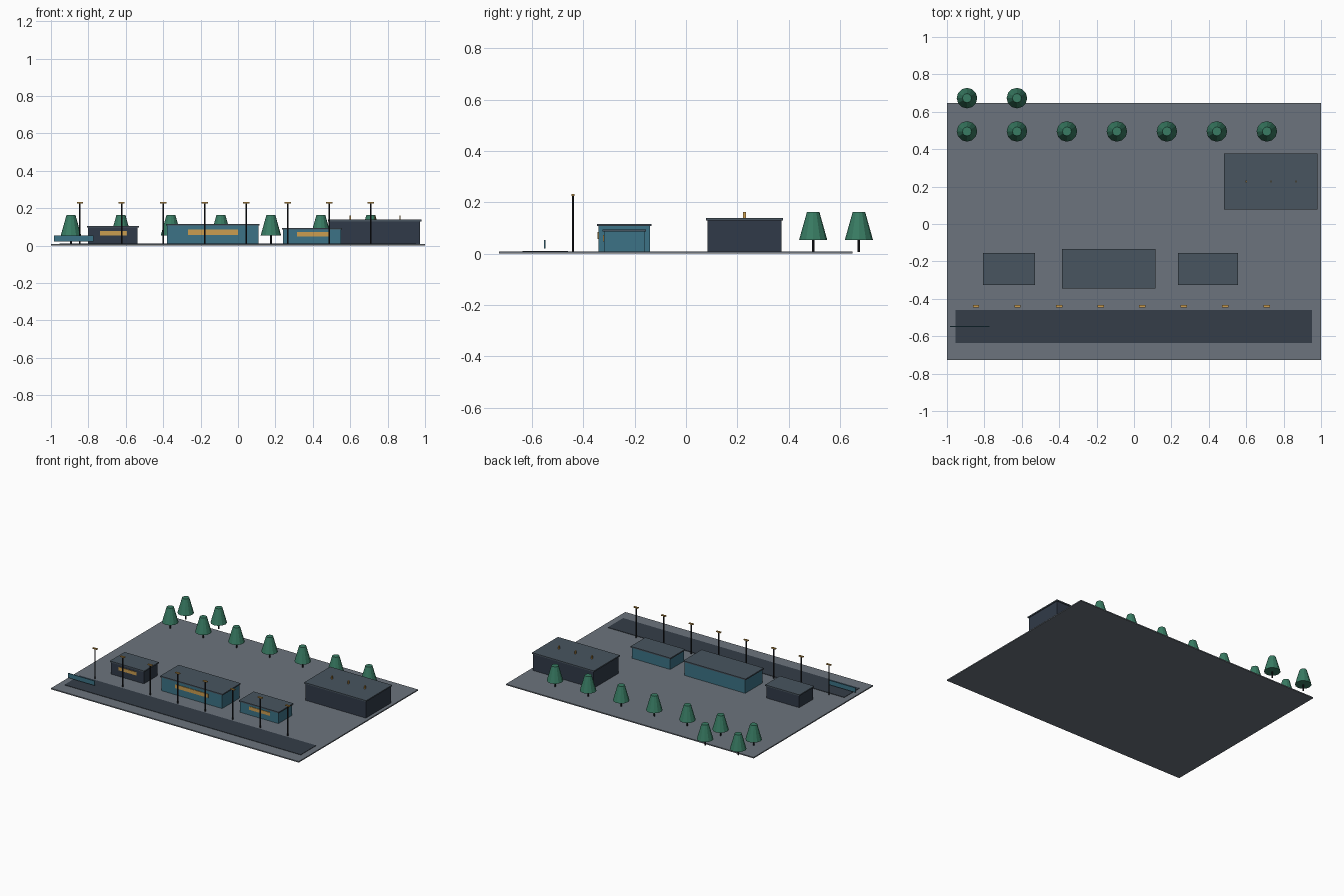
import bpy

if "Cube" in bpy.data.objects:
    bpy.data.objects.remove(bpy.data.objects["Cube"])


def material(name, rgb):
    m = bpy.data.materials.new(name)
    m.diffuse_color = (*rgb, 1)
    m.use_nodes = True
    m.node_tree.nodes["Principled BSDF"].inputs["Base Color"].default_value = m.diffuse_color
    return m


PAVING = material("paving", (0.15, 0.175, 0.205))
ASPHALT = material("asphalt", (0.035, 0.048, 0.065))
ROOF = material("roof_slate", (0.065, 0.09, 0.115))
NAVY = material("navy_wall", (0.03, 0.042, 0.065))
TEAL = material("teal_wall", (0.045, 0.17, 0.24))
AMBER = material("amber", (0.6, 0.34, 0.08))
LEAF = material("leaf", (0.04, 0.2, 0.125))
BLACK = material("black_metal", (0.012, 0.014, 0.018))

G = 0.008  # top of the ground slab


def box(name, x, y, z, mat):
    """Box from (min, max) ranges on each axis."""
    r = (x, y, z)
    bpy.ops.mesh.primitive_cube_add(size=1, location=[(a + b) / 2 for a, b in r])
    o = bpy.context.object
    o.name = name
    o.scale = [b - a for a, b in r]
    bpy.ops.object.transform_apply(location=False, rotation=False, scale=True)
    o.data.materials.append(mat)
    return o


def cone(name, x, y, z, r1, r2, sides, mat):
    bpy.ops.mesh.primitive_cone_add(vertices=sides, radius1=r1, radius2=r2,
                                    depth=z[1] - z[0],
                                    location=(x, y, (z[0] + z[1]) / 2))
    o = bpy.context.object
    o.name = name
    o.data.materials.append(mat)
    return o


def building(name, x, y, top, mat, window=None):
    """Walls, overhanging flat roof and an optional front window strip."""
    t, e = 0.009, 0.006
    box(name + "_walls", x, y, (G, top - t), mat)
    box(name + "_roof", (x[0] - e, x[1] + e), (y[0] - e, y[1] + e),
        (top - t, top), ROOF)
    if window:
        wx, wz = window
        box(name + "_window", wx, (y[0] - 0.004, y[0] + 0.002), wz, AMBER)


# Ground and road
box("ground", (-1, 1), (-0.728, 0.648), (0, G), PAVING)
box("road", (-0.955, 0.953), (-0.637, -0.46), (G, G + 0.003), ASPHALT)

# Buildings
building("left_shop", (-0.801, -0.536), (-0.319, -0.161), 0.105, NAVY,
         ((-0.737, -0.594), (0.054, 0.078)))
building("main_hall", (-0.38, 0.11), (-0.34, -0.14), 0.116, TEAL,
         ((-0.266, 0.0), (0.058, 0.085)))
building("right_shop", (0.24, 0.55), (-0.319, -0.161), 0.095, TEAL,
         ((0.315, 0.483), (0.048, 0.072)))
building("warehouse", (0.486, 0.974), (0.083, 0.371), 0.139, NAVY)

# Warehouse roof vents
for i in range(3):
    x = 0.6 + 0.133 * i
    box(f"roof_vent_{i}", (x - 0.003, x + 0.003), (0.221, 0.233),
        (0.138, 0.162), AMBER)

# Street lamps
for i in range(8):
    x, y = -0.845 + 0.2222 * i, -0.44
    cone(f"lamp_post_{i}", x, y, (G, 0.226), 0.004, 0.004, 8, BLACK)
    box(f"lamp_head_{i}", (x - 0.017, x + 0.017), (y - 0.006, y + 0.006),
        (0.225, 0.232), AMBER)

# Roadside barrier panel
box("barrier_panel", (-0.985, -0.772), (-0.552, -0.546), (0.021, 0.054), TEAL)

# Trees: a full row plus two behind
spots = [(-0.893 + 0.2672 * i, 0.495) for i in range(7)]
spots += [(-0.893, 0.673), (-0.626, 0.673)]
for i, (x, y) in enumerate(spots):
    cone(f"tree_trunk_{i}", x, y, (G if y < 0.6 else 0.006, 0.055),
         0.005, 0.005, 8, BLACK)
    cone(f"tree_crown_{i}", x, y, (0.053, 0.163), 0.055, 0.024, 12, LEAF)
